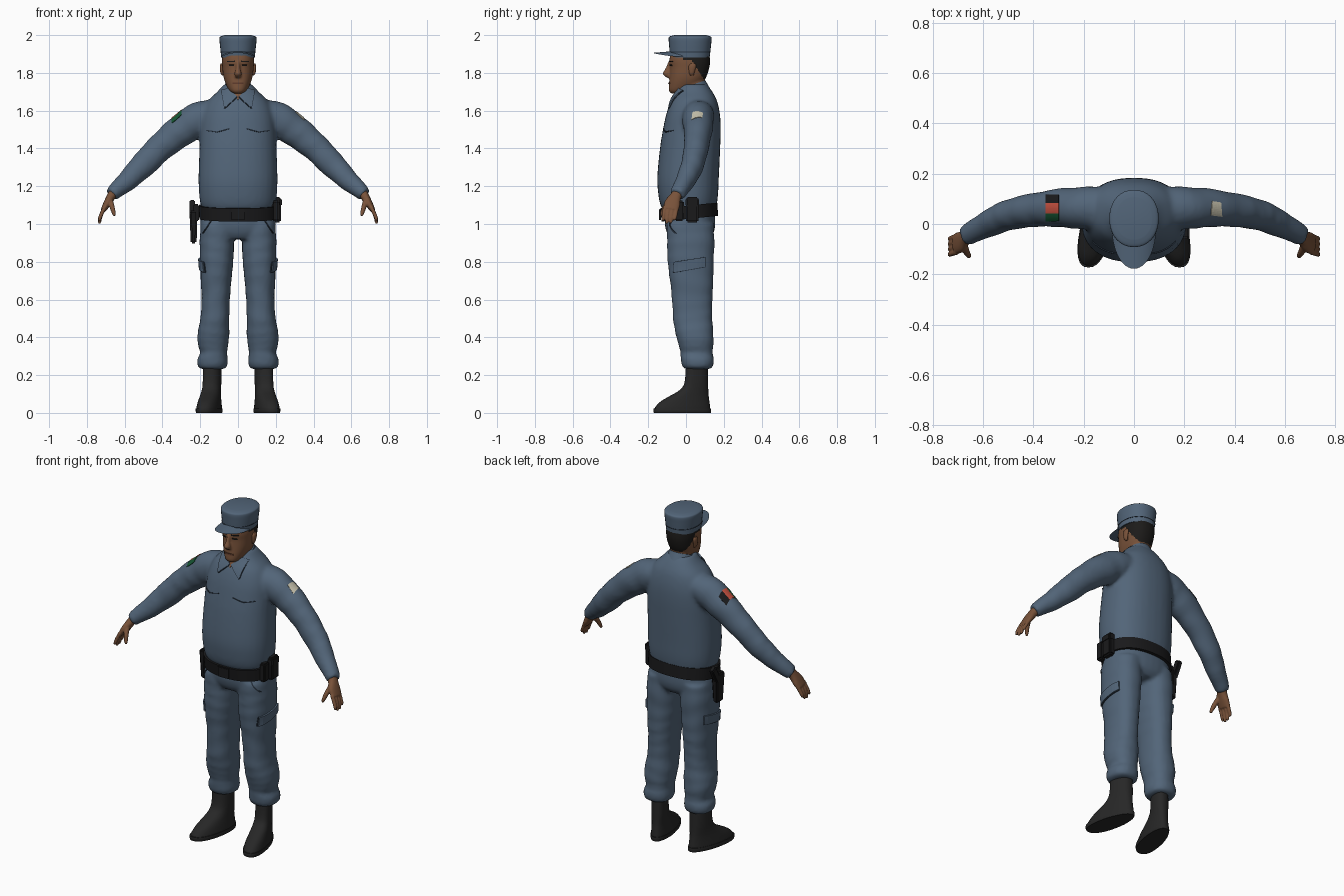
import bpy, bmesh, math
from mathutils import Vector as V
from mathutils.bvhtree import BVHTree

if "Cube" in bpy.data.objects:
    bpy.data.objects.remove(bpy.data.objects["Cube"])

def material(name, r, g, b):
    m = bpy.data.materials.new(name)
    m.diffuse_color = (r, g, b, 1)
    m.use_nodes = True
    m.node_tree.nodes["Principled BSDF"].inputs["Base Color"].default_value = m.diffuse_color
    return m

BLUE = material("uniform blue", .085, .130, .190)
SEAM = material("seam dark blue", .022, .034, .052)
SKIN = material("brown skin", .190, .085, .042)
LIPS = material("darker skin", .110, .042, .024)
HAIR = material("black hair", .012, .011, .010)
BOOT = material("boot black", .020, .020, .020)
BELT = material("belt black", .010, .010, .011)
CREAM = material("cream", .56, .53, .41)
RED = material("red", .55, .080, .050)
GREEN = material("green", .008, .095, .035)

def loft(bm, rows, flat=True, ref=(0, 1, 0), power=2.3, steps=4, seg=32, s=1, wave=0):
    """Closed tube through rows (x, y, z, radius_u, radius_v); flat keeps rings level."""
    P = [rows[0]] + list(rows) + [rows[-1]]
    pts = []
    for i in range(1, len(P) - 2):
        for k in range(steps):
            t = k / steps
            pts.append([.5 * (2*b + (c-a)*t + (2*a-5*b+4*c-d)*t*t + (3*b-a-3*c+d)*t**3)
                        for a, b, c, d in zip(P[i-1], P[i], P[i+1], P[i+2])])
    pts.append(rows[-1])
    rings = []
    for i, p in enumerate(pts):
        u, v = V((1, 0, 0)), V((0, 1, 0))
        if not flat:
            t = (V(pts[min(i+1, len(pts)-1)][:3]) - V(pts[max(i-1, 0)][:3])).normalized()
            u = V(ref)
            u = (u - t * u.dot(t)).normalized()
            v = t.cross(u)
        ring = []
        for j in range(seg):
            a = 2 * math.pi * j / seg
            c, n = math.cos(a), math.sin(a)
            w = 1 + wave * math.sin(i * 1.7 + 2 * math.sin(a + i * .3))
            q = V(p[:3]) + u * p[3] * w * math.copysign(abs(c)**(2/power), c) \
                + v * p[4] * w * math.copysign(abs(n)**(2/power), n)
            ring.append(bm.verts.new((q.x * s, q.y, q.z)))
        rings.append(ring)
    for a, b in zip(rings, rings[1:]):
        for j in range(seg):
            bm.faces.new((a[j], a[(j+1) % seg], b[(j+1) % seg], b[j]))
    bm.faces.new(rings[0])
    bm.faces.new(rings[-1])

def level(rows):
    """Rows given as (z, front y, back y, half width)."""
    return [(0, (a+b)/2, z, w, (b-a)/2) for z, a, b, w in rows]

def finish(bm, name, *mats, voxel=0, smooth=6, angle=50):
    bmesh.ops.recalc_face_normals(bm, faces=bm.faces)
    me = bpy.data.meshes.new(name)
    bm.to_mesh(me)
    bm.free()
    ob = bpy.data.objects.new(name, me)
    bpy.context.collection.objects.link(ob)
    for o in bpy.context.selected_objects:
        o.select_set(False)
    ob.select_set(True)
    bpy.context.view_layer.objects.active = ob
    if voxel:
        r = ob.modifiers.new("merge", 'REMESH')
        r.mode, r.voxel_size = 'VOXEL', voxel
        m = ob.modifiers.new("soften", 'SMOOTH')
        m.factor, m.iterations = .5, smooth
        for n in ("merge", "soften"):
            bpy.ops.object.modifier_apply(modifier=n)
    for m in mats:
        ob.data.materials.append(m)
    bpy.ops.object.shade_smooth_by_angle(angle=math.radians(angle))
    return ob

def patch(name, target, corners, ray, mat, n=8, off=.003):
    """Thin plate laid on a target's surface; corners are cast along ray."""
    tree = BVHTree.FromPolygons([v.co for v in target.data.vertices],
                                [p.vertices[:] for p in target.data.polygons])
    a, b, c, d = map(V, corners)
    ray = V(ray).normalized()
    bm, grid = bmesh.new(), {}
    for i in range(n + 1):
        for j in range(n + 1):
            u, v = i / n, j / n
            hit, nor, _, _ = tree.ray_cast(a.lerp(b, u).lerp(d.lerp(c, u), v) - ray * .6, ray)
            if hit:
                grid[i, j] = bm.verts.new(hit + nor * off)
    for i in range(n):
        for j in range(n):
            k = [(i, j), (i+1, j), (i+1, j+1), (i, j+1)]
            if all(q in grid for q in k):
                f = bm.faces.new([grid[q] for q in k])
                f.normal_update()
                if f.normal.dot(ray) > 0:
                    f.normal_flip()
    me = bpy.data.meshes.new(name)
    bm.to_mesh(me)
    bm.free()
    ob = bpy.data.objects.new(name, me)
    bpy.context.collection.objects.link(ob)
    me.materials.append(mat)
    ob.modifiers.new("thickness", 'SOLIDIFY').thickness = off + .002

def line(name, target, p, q, ray, mat, w=.005):
    p, q, ray = V(p), V(q), V(ray).normalized()
    o = (q - p).cross(ray).normalized() * w / 2
    patch(name, target, (p - o, q - o, q + o, p + o), ray, mat, n=10, off=.0045)

def box(name, loc, size, mat, tilt=0, taper=1):
    bm = bmesh.new()
    bmesh.ops.create_cube(bm, size=1)
    for v in bm.verts:
        k = taper if v.co.z < 0 else 1
        v.co = V((v.co.x * size[0] * k, v.co.y * size[1] * k, v.co.z * size[2]))
    bmesh.ops.bevel(bm, geom=bm.edges[:], offset=min(size) * .2, segments=2, affect='EDGES')
    ob = finish(bm, name, mat)
    ob.location, ob.rotation_euler.x = loc, tilt

# Jacket: torso and sleeves merged
bm = bmesh.new()
loft(bm, level([(1.065, -.115, .15, .18), (1.10, -.135, .162, .197), (1.16, -.147, .17, .206),
                (1.25, -.152, .174, .209), (1.40, -.138, .181, .204), (1.50, -.122, .184, .20),
                (1.58, -.105, .18, .19), (1.65, -.08, .165, .16), (1.70, -.05, .14, .11),
                (1.74, -.03, .11, .075)]))
for s in (1, -1):
    loft(bm, [(.08, .06, 1.595, .09, .07), (.2, .063, 1.558, .085, .09), (.3, .064, 1.495, .076, .085),
              (.4, .055, 1.415, .067, .075), (.5, .035, 1.315, .061, .068), (.58, 0, 1.235, .053, .056),
              (.672, -.048, 1.155, .041, .038)], flat=False, s=s, wave=.025, power=2)
jacket = finish(bm, "jacket", BLUE, voxel=.011)

# Trousers: hips and legs merged
bm = bmesh.new()
loft(bm, level([(1.09, -.11, .15, .185), (1.0, -.112, .155, .2), (.95, -.1, .145, .18), (.92, -.08, .12, .13)]))
for s in (1, -1):
    loft(bm, [(.105, .022, 1.0, .093, .125), (.112, .025, .9, .091, .125), (.113, .025, .8, .088, .122),
              (.116, .03, .7, .081, .115), (.118, .033, .6, .075, .107), (.123, .035, .5, .076, .104),
              (.13, .045, .42, .084, .1), (.132, .053, .36, .08, .092), (.129, .056, .32, .071, .085),
              (.135, .06, .28, .081, .088), (.135, .062, .245, .077, .08), (.135, .06, .232, .06, .068)],
         s=s, wave=.014)
trousers = finish(bm, "trousers", BLUE, voxel=.011, smooth=4)

# Boots with soles, toes turned out
for s, side in ((1, "left"), (-1, "right")):
    for part, rows in (("boot", [(.26, .0, .115, .05), (.16, -.008, .117, .05), (.12, -.035, .118, .05),
                                 (.09, -.085, .12, .052), (.06, -.135, .124, .056), (.03, -.163, .128, .06),
                                 (.015, -.166, .128, .06)]),
                       ("sole", [(.024, -.172, .132, .063), (.012, -.173, .133, .064), (0, -.17, .131, .061)])):
        bm = bmesh.new()
        loft(bm, level(rows), power=2.4)
        for v in bm.verts:
            v.co.x = s * (v.co.x * (1 - .18 * max(0, v.co.y) / .13) + .137 + .2 * (.05 - v.co.y))
        finish(bm, side + "_" + part, BOOT)

# Hands
for s, side in ((1, "left"), (-1, "right")):
    bm = bmesh.new()
    loft(bm, [(.65, -.036, 1.18, .028, .026), (.672, -.055, 1.145, .03, .023), (.692, -.072, 1.11, .042, .02),
              (.712, -.08, 1.075, .04, .015)], flat=False, s=s, seg=20)
    for k, tip in enumerate((1.015, 1.002, 1.004, 1.02)):
        y = -.112 + .021 * k
        loft(bm, [(.705, y, 1.09, .011, .011), (.724, y - .006, 1.05, .0105, .0105),
                  (.733, y - .01, tip + .01, .009, .009), (.732, y - .012, tip, .005, .005)],
             flat=False, s=s, seg=10, power=2)
    loft(bm, [(.68, -.075, 1.135, .016, .016), (.668, -.108, 1.095, .014, .014),
              (.658, -.125, 1.06, .011, .011), (.654, -.13, 1.042, .006, .006)],
         flat=False, s=s, seg=10, power=2)
    finish(bm, side + "_hand", SKIN, voxel=.0045, smooth=3)

# Head with neck and nose; hair coloured by region
bm = bmesh.new()
loft(bm, level([(1.64, -.02, .10, .06), (1.70, -.025, .10, .06), (1.80, -.03, .10, .062)]))
loft(bm, level([(1.69, -.075, .01, .025), (1.705, -.09, .04, .045), (1.74, -.09, .08, .064),
                (1.78, -.087, .108, .077), (1.83, -.085, .124, .083), (1.87, -.088, .127, .085),
                (1.93, -.075, .12, .08)]))
loft(bm, [(0, -.085, 1.86, .009, .009), (0, -.094, 1.825, .011, .014), (0, -.102, 1.795, .019, .021),
          (0, -.088, 1.775, .014, .014)], seg=16, power=2)
head = finish(bm, "head", SKIN, HAIR, voxel=.006, smooth=3)
for f in head.data.polygons:
    c = f.center
    if c.y > -.015 and c.z > max(1.765, 1.868 - max(0, c.y - .03) * 1.6):
        f.material_index = 1
for s, side in ((1, "left"), (-1, "right")):
    bm = bmesh.new()
    loft(bm, [(.078, .032, 1.785, .006, .008), (.084, .03, 1.80, .009, .014), (.086, .034, 1.835, .01, .02),
              (.085, .036, 1.85, .006, .012)], s=s, seg=14, power=2)
    finish(bm, side + "_ear", SKIN)
    line(side + "_eye", head, (s*.02, 0, 1.84), (s*.046, 0, 1.84), (0, 1, 0), HAIR, .007)
    line(side + "_eyebrow", head, (s*.015, 0, 1.861), (s*.055, 0, 1.861), (0, 1, 0), HAIR, .006)
line("mouth", head, (-.027, 0, 1.745), (.027, 0, 1.745), (0, 1, 0), LIPS, .009)

# Cap with band seam and brim
bm = bmesh.new()
loft(bm, level([(1.882, -.083, .125, .09), (1.915, -.087, .129, .092), (1.95, -.09, .133, .096),
                (1.982, -.092, .136, .098), (1.993, -.086, .13, .092), (2.0, -.06, .105, .07)]), power=2.15)
finish(bm, "cap", BLUE)
bm = bmesh.new()
loft(bm, level([(1.909, -.0885, .1305, .0935), (1.913, -.0885, .1305, .0935)]), power=2.15, steps=1)
finish(bm, "cap_seam", SEAM)
bm = bmesh.new()
rows = []
for r in range(7):
    k = r / 6
    rows.append([])
    for j in range(25):
        a = math.pi * (1 + j / 24)
        x = math.cos(a) * (.08 + .008 * k)
        y = -.015 + math.sin(a) * (.065 + .098 * k)
        rows[-1].append(bm.verts.new((x, y, 1.914 - .008 * k - 2.6 * x * x)))
for a, b in zip(rows, rows[1:]):
    for j in range(24):
        bm.faces.new((a[j], a[j+1], b[j+1], b[j]))
bmesh.ops.solidify(bm, geom=bm.faces[:], thickness=.006)
finish(bm, "cap_brim", BLUE)

# Collar, open neck and chest pocket seams
bm = bmesh.new()
loft(bm, [(0, .05, 1.69, .082, .082), (0, .034, 1.738, .07, .072)], flat=False, ref=(1, 0, 0), power=2)
finish(bm, "collar_band", BLUE)
F = (0, 1, 0)
patch("open_neck", jacket, [(0, 0, 1.655), (.03, 0, 1.705), (0, 0, 1.71), (-.03, 0, 1.705)], F, SKIN)
for s, side in ((1, "left"), (-1, "right")):
    tip, inner, outer = (s*.07, 0, 1.612), (s*.004, 0, 1.672), (s*.086, 0, 1.705)
    patch(side + "_collar_flap", jacket, [inner, tip, outer, (s*.05, 0, 1.715)], F, BLUE, off=.008)
    line(side + "_collar_inner_seam", jacket, inner, tip, F, SEAM)
    line(side + "_collar_outer_seam", jacket, tip, outer, F, SEAM)
    line(side + "_pocket_inner_seam", jacket, (s*.045, 0, 1.505), (s*.11, 0, 1.487), F, SEAM)
    line(side + "_pocket_outer_seam", jacket, (s*.11, 0, 1.487), (s*.165, 0, 1.495), F, SEAM)
    # Cargo pocket flap and hip pocket seam
    R = (-s, 0, 0)
    patch(side + "_cargo_flap", trousers, [(0, -.06, .745), (0, .1, .775), (0, .1, .825), (0, -.06, .80)],
          R, BLUE, off=.009)
    line(side + "_cargo_seam", trousers, (0, -.065, .743), (0, .10, .773), R, SEAM)
    line(side + "_cargo_edge", trousers, (0, -.065, .743), (0, -.062, .80), R, SEAM)
    line(side + "_hip_seam", trousers, (s*.14, 0, 1.02), (s*.185, 0, .95), F, SEAM)

# Sleeve patches
D = (0, 0, -1)
patch("cream_patch", jacket, [(.305, .035, 1.5), (.35, .03, 1.5), (.345, .085, 1.5), (.31, .09, 1.5)], D, CREAM)
for name, y0, y1, m in (("black", .083, .115, BELT), ("red", .043, .083, RED), ("green", .013, .043, GREEN)):
    patch(name + "_stripe", jacket, [(-.35, y0, 1.5), (-.298, y0, 1.5), (-.298, y1, 1.5), (-.35, y1, 1.5)], D, m)

# Belt, buckle, pouches and holster
bm = bmesh.new()
loft(bm, [(0, .021, 1.028, .205, .15), (0, .014, 1.098, .207, .152)], flat=False, ref=(1, 0, 0), seg=48)
finish(bm, "belt", BELT)
box("buckle", (0, -.138, 1.05), (.07, .012, .06), BELT)
box("large_pouch", (.208, .033, 1.075), (.04, .068, .135), BELT)
box("large_pouch_flap", (.211, .033, 1.115), (.042, .072, .045), BELT)
box("small_pouch", (.2, -.035, 1.07), (.04, .05, .11), BELT)
box("holster", (-.235, .03, .985), (.042, .08, .175), BELT, taper=.75)
box("holster_strap", (-.222, .03, 1.06), (.03, .05, .09), BELT)
box("pistol_grip", (-.242, .07, 1.075), (.028, .04, .10), BELT, tilt=-.5)
